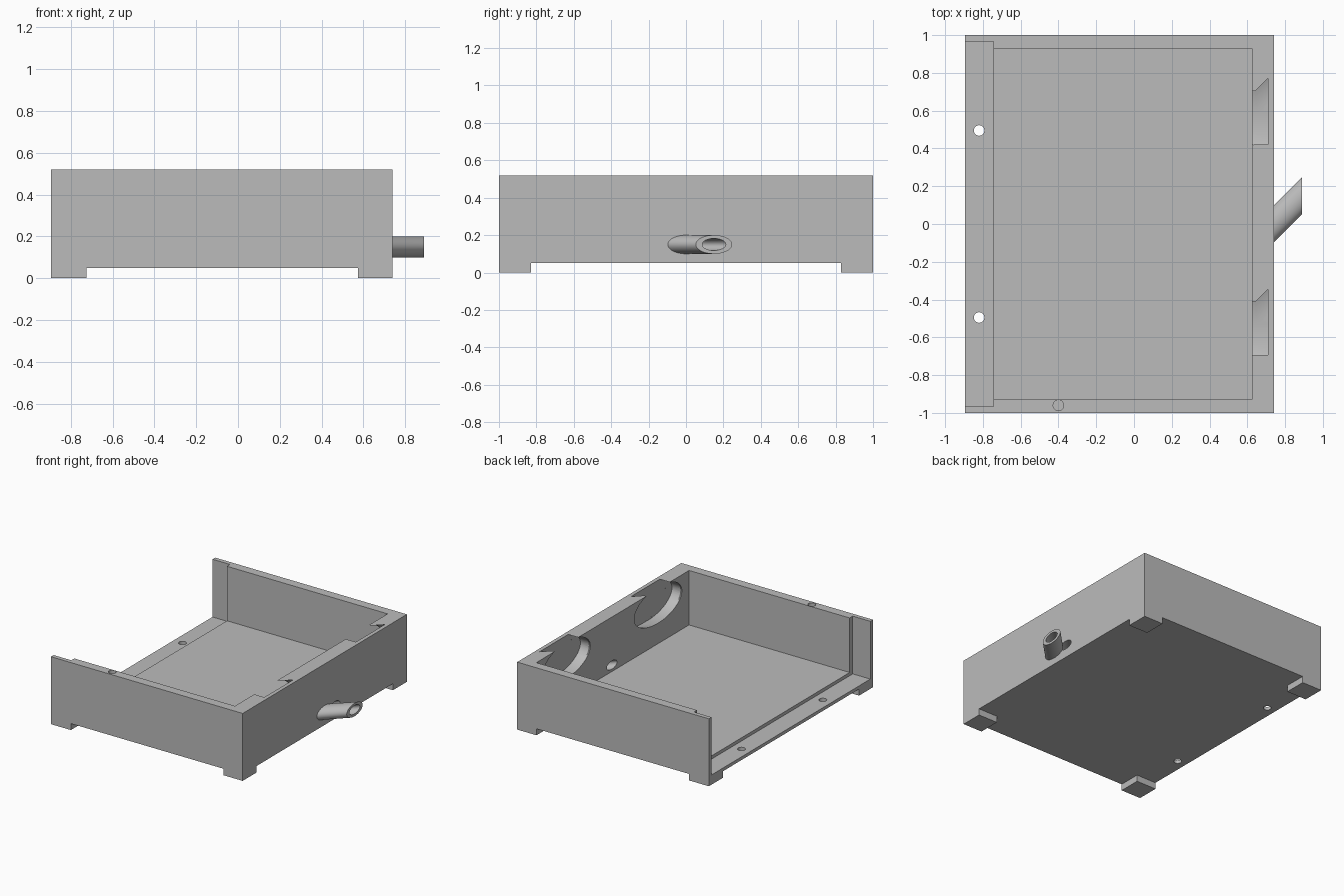
import bpy, bmesh, math

if "Cube" in bpy.data.objects:
    bpy.data.objects.remove(bpy.data.objects["Cube"], do_unlink=True)

grey = bpy.data.materials.new("plain grey")
grey.use_nodes = True
grey.diffuse_color = (0.5, 0.5, 0.5, 1)
grey.node_tree.nodes["Principled BSDF"].inputs["Base Color"].default_value = (0.5, 0.5, 0.5, 1)


def finish(name, bm):
    bmesh.ops.recalc_face_normals(bm, faces=bm.faces)
    mesh = bpy.data.meshes.new(name)
    bm.to_mesh(mesh)
    bm.free()
    mesh.materials.append(grey)
    obj = bpy.data.objects.new(name, mesh)
    bpy.context.collection.objects.link(obj)
    return obj


def box(name, x, y, z):
    bm = bmesh.new()
    bmesh.ops.create_cube(bm, size=1)
    for v in bm.verts:
        v.co = [lo + (c + 0.5) * (hi - lo) for c, (lo, hi) in zip(v.co, (x, y, z))]
    return finish(name, bm)


def oval_bar(name, x, y, z, ry, rz, sides=64):
    """Oval bar running along x; y holds its start and end centres."""
    bm = bmesh.new()
    rings = []
    for px, py in zip(x, y):
        angles = [math.tau * i / sides for i in range(sides)]
        rings.append([bm.verts.new((px, py + ry * math.cos(a), z + rz * math.sin(a))) for a in angles])
    for i in range(sides):
        j = (i + 1) % sides
        bm.faces.new((rings[0][i], rings[0][j], rings[1][j], rings[1][i]))
    for ring in rings:
        bm.faces.new(ring)
    return finish(name, bm)


def drill(name, x, y, z, r=0.028):
    bm = bmesh.new()
    bmesh.ops.create_cone(bm, cap_ends=True, segments=32, radius1=r, radius2=r, depth=z[1] - z[0])
    bmesh.ops.translate(bm, verts=bm.verts, vec=(x, y, sum(z) / 2))
    return finish(name, bm)


def cut(target, cutter):
    cutter.hide_render = True
    mod = target.modifiers.new("cut", "BOOLEAN")
    mod.operation = "DIFFERENCE"
    mod.solver = "EXACT"
    mod.object = cutter
    bpy.context.view_layer.objects.active = target
    bpy.ops.object.modifier_apply(modifier=mod.name)
    bpy.data.objects.remove(cutter, do_unlink=True)


def smooth(obj):
    bpy.ops.object.select_all(action="DESELECT")
    obj.select_set(True)
    bpy.context.view_layer.objects.active = obj
    bpy.ops.object.shade_smooth_by_angle(angle=math.radians(30))


# Tray block, with crossing channels underneath that leave four feet
tray = box("tray", (-0.895, 0.74), (-1, 1), (0, 0.52))
cut(tray, box("channel_across", (-0.725, 0.575), (-2, 2), (-0.5, 0.05)))
cut(tray, box("channel_along", (-2, 2), (-0.83, 0.83), (-0.5, 0.05)))

# Main cavity, and the lower, wider ledge at the open end
cut(tray, box("cavity", (-0.8, 0.625), (-0.93, 0.93), (0.1, 1)))
cut(tray, box("ledge", (-1, -0.745), (-0.967, 0.967), (0.075, 1)))

# Screw holes through the ledge and a blind hole in the rim
for side in (-1, 1):
    cut(tray, drill("ledge_hole", -0.82, side * 0.495, (-0.1, 0.3)))
cut(tray, drill("rim_hole", -0.4, -0.96, (0.35, 0.6)))

# Oval pockets in the inner wall, each with a slanted extension
for y in (-0.5525, 0.5625):
    cut(tray, oval_bar("pocket", (0.5, 0.71), (y, y), 0.398, 0.29, 0.14))
    cut(tray, oval_bar("slanted_pocket", (0.63, 0.7101), (y - 0.008, y + 0.072), 0.398, 0.286, 0.139))

# Slanted passage through the wall
cut(tray, oval_bar("wall_bore", (0.525, 0.84), (-0.09, 0.225), 0.15, 0.062, 0.032))
smooth(tray)

# Slanted outlet tube
tube = oval_bar("outlet_tube", (0.735, 0.89), (-0.005, 0.15), 0.15, 0.097, 0.05)
cut(tube, oval_bar("tube_bore", (0.741, 0.99), (0.001, 0.25), 0.15, 0.063, 0.032))
smooth(tube)
